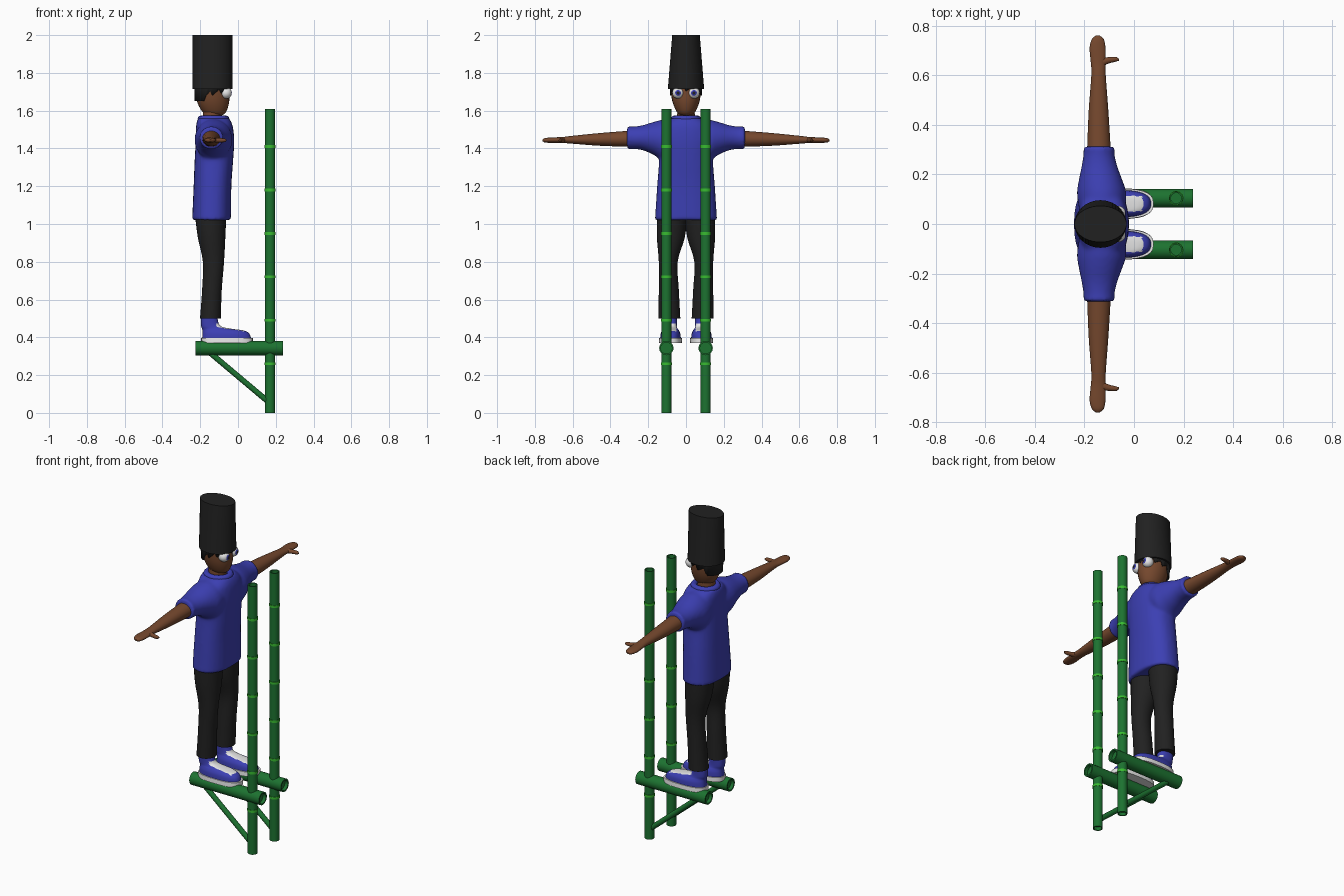
import bpy, bmesh, math
from mathutils import Vector, Matrix

cube = bpy.data.objects.get("Cube")
if cube:
    bpy.data.objects.remove(cube, do_unlink=True)


def material(name, *rgb):
    m = bpy.data.materials.new(name)
    m.use_nodes = True
    m.diffuse_color = (*rgb, 1)
    bsdf = next(n for n in m.node_tree.nodes if n.type == 'BSDF_PRINCIPLED')
    bsdf.inputs["Base Color"].default_value = (*rgb, 1)
    return m


GREEN = material("bamboo green", 0.012, 0.17, 0.03)
LIME = material("node lime", 0.04, 0.5, 0.03)
SKIN = material("brown skin", 0.18, 0.065, 0.027)
BLUE = material("shirt blue", 0.045, 0.05, 0.45)
BLACK = material("soft black", 0.015, 0.015, 0.015)
WHITE = material("white", 0.8, 0.8, 0.8)


def finish(name, bm, *mats):
    bmesh.ops.recalc_face_normals(bm, faces=bm.faces)
    me = bpy.data.meshes.new(name)
    bm.to_mesh(me)
    bm.free()
    for m in mats:
        me.materials.append(m)
    for p in me.polygons:
        p.use_smooth = True
    me.set_sharp_from_angle(angle=math.radians(45))
    ob = bpy.data.objects.new(name, me)
    bpy.context.collection.objects.link(ob)
    return ob


def spline(rows, steps):
    """Catmull-Rom refinement of section rows."""
    rows = [Vector(r) for r in rows]
    out = []
    for i in range(len(rows) - 1):
        a, b, c, d = (rows[max(0, min(len(rows) - 1, i + k))] for k in (-1, 0, 1, 2))
        for s in range(steps):
            t = s / steps
            out.append(b + (c - a) * t / 2 + (a - 2.5 * b + 2 * c - d / 2) * t ** 2
                       + (1.5 * b - 1.5 * c + d / 2 - a / 2) * t ** 3)
    return out + [rows[-1]]


def loft(bm, rows, axis='z', steps=4, sides=28, power=1.0):
    """Skin ellipses given as (position, centre a, centre b, radius a, radius b)."""
    rings = []
    for t, ca, cb, ra, rb in spline(rows, steps):
        ring = []
        for k in range(sides):
            u = math.tau * k / sides
            c, s = math.cos(u), math.sin(u)
            a = ca + ra * math.copysign(abs(c) ** power, c)
            b = cb + rb * math.copysign(abs(s) ** power, s)
            co = {'z': (a, b, t), 'y': (a, t, b), 'x': (t, a, b)}[axis]
            ring.append(bm.verts.new(co))
        rings.append(ring)
    for r, q in zip(rings, rings[1:]):
        for k in range(sides):
            j = (k + 1) % sides
            bm.faces.new((r[k], r[j], q[j], q[k]))
    bm.faces.new(rings[0])
    bm.faces.new(rings[-1])


def part(name, mat, rows, **kw):
    bm = bmesh.new()
    loft(bm, rows, **kw)
    return finish(name, bm, mat)


def pole(name, start, end, r, mat=GREEN, hollow=True):
    """Bamboo pole with recessed ends."""
    start, end = Vector(start), Vector(end)
    n = (end - start).length
    prof = [(0, r), (n, r)]
    if hollow:
        w = r * 0.78
        prof = [(0.02, w), (0, w)] + prof + [(n, w), (n - 0.02, w)]
    bm = bmesh.new()
    loft(bm, [(t, 0, 0, q, q) for t, q in prof], steps=1, sides=20)
    turn = (end - start).to_track_quat('Z', 'Y').to_matrix().to_4x4()
    bm.transform(Matrix.Translation(start) @ turn)
    return finish(name, bm, mat)


# Stilts, arms, legs and eyes, once per side (the figure faces +x)
for s, side in ((1, "left"), (-1, "right")):
    y = s * 0.104
    pole(side + "_stilt_pole", (0.17, y, 0), (0.17, y, 1.61), 0.027)
    for i in range(6):
        z = 0.26 + 0.23 * i
        pole(f"{side}_stilt_node_{i + 1}", (0.17, y, z - 0.007), (0.17, y, z + 0.007),
             0.0295, LIME, False)
    pole(side + "_foot_log", (-0.225, y, 0.343), (0.238, y, 0.343), 0.038)
    pole(side + "_brace", (-0.15, y, 0.32), (0.165, y, 0.055), 0.015, hollow=False)

    # Arm with flat hand and thumb
    part(side + "_arm", SKIN, [(s * t, cx, cz, rx, rz) for t, cx, cz, rx, rz in (
        (0.27, -0.141, 1.452, 0.049, 0.044), (0.45, -0.143, 1.448, 0.04, 0.034),
        (0.6, -0.143, 1.446, 0.029, 0.021), (0.65, -0.144, 1.445, 0.03, 0.016),
        (0.71, -0.147, 1.444, 0.032, 0.014), (0.745, -0.146, 1.443, 0.024, 0.012),
        (0.76, -0.146, 1.443, 0.007, 0.004))], axis='y')
    part(side + "_thumb", SKIN, [
        (-0.14, s * 0.645, 1.445, 0.024, 0.013), (-0.11, s * 0.658, 1.444, 0.014, 0.012),
        (-0.075, s * 0.664, 1.443, 0.01, 0.01), (-0.061, s * 0.662, 1.443, 0.004, 0.004)],
        axis='x', sides=16)

    # Trouser leg
    part(side + "_trouser_leg", BLACK, [(z, cx, s * cy, rx, ry) for z, cx, cy, rx, ry in (
        (0.5, -0.146, 0.088, 0.055, 0.058), (0.65, -0.138, 0.091, 0.052, 0.053),
        (0.8, -0.13, 0.094, 0.056, 0.05), (0.93, -0.14, 0.08, 0.073, 0.074),
        (1.05, -0.145, 0.074, 0.083, 0.08))])

    # Shoe: white sole, blue upper with a white tongue
    fy = s * 0.082
    part(side + "_shoe_sole", WHITE, [(0.37, -0.058, fy, 0.137, 0.062),
                                      (0.396, -0.058, fy, 0.137, 0.06)],
         steps=1, power=0.75)
    bm = bmesh.new()
    loft(bm, [(0.39, -0.06, fy, 0.13, 0.055), (0.42, -0.064, fy, 0.124, 0.052),
              (0.437, -0.08, fy, 0.108, 0.044), (0.446, -0.115, fy, 0.076, 0.037),
              (0.462, -0.145, fy, 0.05, 0.034), (0.51, -0.153, fy, 0.043, 0.034)],
         power=0.8, sides=40)
    for f in bm.faces:
        c = f.calc_center_median()
        if -0.115 < c.x < 0.035 and 0.426 < c.z < 0.47 and abs(c.y - fy) < 0.031:
            f.material_index = 1
    finish(side + "_shoe_upper", bm, BLUE, WHITE)

    # Eye with blue iris and black pupil, chosen by angle from the gaze axis
    bm = bmesh.new()
    bmesh.ops.create_uvsphere(bm, u_segments=24, v_segments=24, radius=0.031)
    bm.transform(Matrix.Rotation(math.pi / 2, 4, 'Y'))
    for f in bm.faces:
        gaze = f.calc_center_median().normalized().x
        f.material_index = 2 if gaze > 0.975 else 1 if gaze > 0.87 else 0
    bm.transform(Matrix.Translation((-0.064, s * 0.042, 1.694)))
    finish(side + "_eye", bm, WHITE, BLUE, BLACK)

# Shirt: body and sleeves fused into one smooth surface
bm = bmesh.new()
loft(bm, [(1.02, -0.14, 0, 0.103, 0.165), (1.2, -0.135, 0, 0.1, 0.153),
          (1.33, -0.128, 0, 0.102, 0.143), (1.44, -0.122, 0, 0.102, 0.143),
          (1.52, -0.125, 0, 0.097, 0.135), (1.56, -0.13, 0, 0.083, 0.085)], power=0.85)
for s in (1, -1):
    loft(bm, [(s * t, cx, cz, rx, rz) for t, cx, cz, rx, rz in (
        (0.04, -0.128, 1.46, 0.09, 0.1), (0.12, -0.13, 1.445, 0.1, 0.108),
        (0.17, -0.134, 1.453, 0.09, 0.088), (0.23, -0.139, 1.457, 0.073, 0.066),
        (0.28, -0.141, 1.456, 0.063, 0.06), (0.312, -0.141, 1.456, 0.064, 0.062))], axis='y')
shirt = finish("shirt", bm, BLUE)
remesh = shirt.modifiers.new("fuse", 'REMESH')
remesh.mode = 'VOXEL'
remesh.voxel_size = 0.009
remesh.use_smooth_shade = True
soften = shirt.modifiers.new("soften", 'SMOOTH')
soften.iterations = 6

bpy.ops.mesh.primitive_torus_add(major_segments=32, minor_segments=12, major_radius=0.062,
                                 minor_radius=0.017, location=(-0.13, 0, 1.557))
collar = bpy.context.object
collar.name = "shirt_collar"
collar.scale.x = 1.06
collar.data.materials.append(BLUE)
bpy.ops.object.shade_smooth()

# Neck and head
part("neck", SKIN, [(1.53, -0.135, 0, 0.052, 0.048), (1.63, -0.138, 0, 0.048, 0.045)], steps=1)
part("head", SKIN, [(1.572, -0.122, 0, 0.03, 0.025), (1.59, -0.125, 0, 0.06, 0.047),
                    (1.64, -0.131, 0, 0.083, 0.069), (1.7, -0.135, 0, 0.09, 0.079),
                    (1.78, -0.136, 0, 0.088, 0.08)])

# Hair: shell under the hat with a jagged hairline, lower at the back
bm = bmesh.new()
rows = []
for k in range(48):
    u = math.tau * k / 48
    c, s = math.cos(u), math.sin(u)
    low = 1.692 + 0.022 * c + 0.012 * (k % 4 - 1.5) / 1.5 * (c > -0.5)
    if c < -0.5:
        low = 1.652
    rows.append([bm.verts.new((-0.135 + 0.097 * c * w, 0.087 * s * w, z))
                 for w, z in ((0.97, low), (1, 1.735), (1, 1.77))])
for k in range(48):
    a, b = rows[k], rows[(k + 1) % 48]
    for i in range(2):
        bm.faces.new((a[i], b[i], b[i + 1], a[i + 1]))
hair = finish("hair", bm, BLACK)
hair.modifiers.new("thickness", 'SOLIDIFY').thickness = 0.008

# Tall hat, narrowing sideways towards its flat top
part("tall_hat", BLACK, [(1.716, -0.135, 0, 0.105, 0.096), (2.0, -0.135, 0, 0.105, 0.073)],
     steps=1, sides=40)
